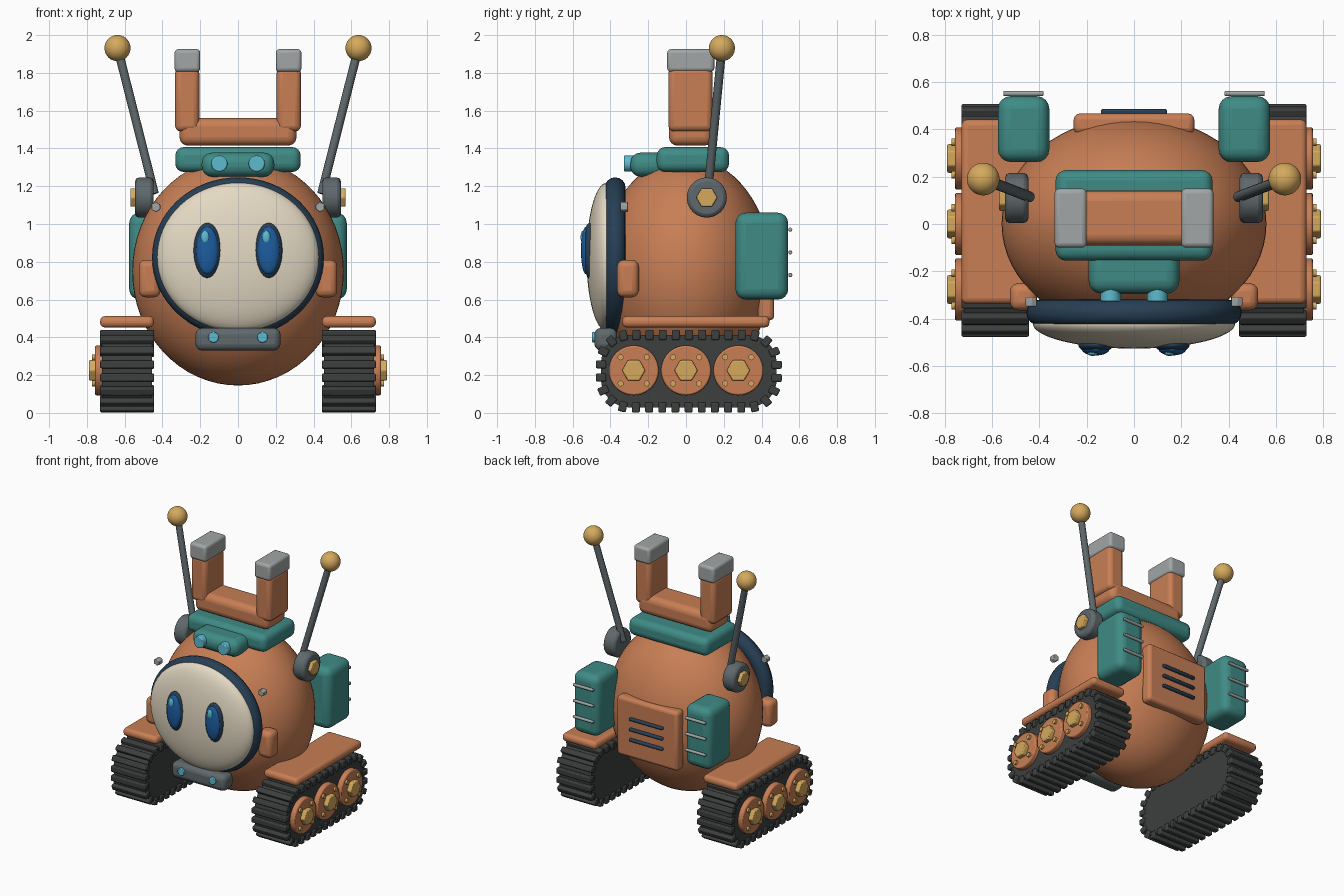
import bpy, bmesh, math
from mathutils import Matrix, Vector

if "Cube" in bpy.data.objects:
    bpy.data.objects.remove(bpy.data.objects["Cube"])


def mat(name, r, g, b):
    m = bpy.data.materials.new(name)
    m.diffuse_color = (r, g, b, 1)
    m.use_nodes = True
    m.node_tree.nodes["Principled BSDF"].inputs["Base Color"].default_value = m.diffuse_color
    return m


ORANGE = mat("orange", .58, .21, .09)
TEAL = mat("teal", .05, .26, .24)
CREAM = mat("cream", .78, .70, .55)
NAVY = mat("navy", .02, .05, .09)
BLUE = mat("blue", .012, .11, .35)
CYAN = mat("cyan", .11, .5, .63)
GOLD = mat("gold", .66, .40, .11)
STEEL = mat("steel", .115, .14, .15)
SILVER = mat("silver", .36, .38, .38)
RUBBER = mat("rubber", .045, .05, .048)


def finish(name, bm, material, bevel=0, segments=3, smooth=True):
    bmesh.ops.recalc_face_normals(bm, faces=bm.faces)
    me = bpy.data.meshes.new(name)
    bm.to_mesh(me)
    bm.free()
    ob = bpy.data.objects.new(name, me)
    bpy.context.collection.objects.link(ob)
    me.materials.append(material)
    if bevel:
        mod = ob.modifiers.new("Bevel", 'BEVEL')
        mod.width, mod.segments = bevel, segments
        mod.limit_method, mod.angle_limit = 'ANGLE', math.radians(35)
    if smooth:
        bpy.ops.object.select_all(action='DESELECT')
        ob.select_set(True)
        bpy.context.view_layer.objects.active = ob
        bpy.ops.object.shade_smooth_by_angle(angle=math.radians(35))
    return ob


def box(name, lo, hi, material, bevel=.02, segments=3):
    lo, hi = Vector(lo), Vector(hi)
    bm = bmesh.new()
    bmesh.ops.create_cube(bm, size=1, matrix=Matrix.Translation((lo + hi) / 2)
                          @ Matrix.Diagonal((*[abs(d) for d in hi - lo], 1)))
    return finish(name, bm, material, bevel, segments)


def ball(name, c, radii, material, seg=40):
    bm = bmesh.new()
    bmesh.ops.create_uvsphere(bm, u_segments=seg, v_segments=seg // 2, radius=1,
                              matrix=Matrix.Translation(c) @ Matrix.Diagonal((*radii, 1)))
    return finish(name, bm, material)


def rod(name, a, b, r, material, seg=24, bevel=0, spin=0):
    a, b = Vector(a), Vector(b)
    bm = bmesh.new()
    rot = (b - a).to_track_quat('Z', 'Y').to_matrix().to_4x4()
    bmesh.ops.create_cone(bm, cap_ends=True, segments=seg, radius1=r, radius2=r,
                          depth=(b - a).length,
                          matrix=Matrix.Translation((a + b) / 2) @ rot @ Matrix.Rotation(spin, 4, 'Z'))
    return finish(name, bm, material, bevel, 2)


def hex_nut(name, s, x0, x1, y, z, r):
    # six-sided nut on the x axis, corners pointing along y
    bm = bmesh.new()
    ring = [bm.verts.new((s * x0, y + r * math.cos(i * math.pi / 3), z + r * math.sin(i * math.pi / 3)))
            for i in range(6)]
    face = bm.faces.new(ring)
    out = bmesh.ops.extrude_face_region(bm, geom=[face])
    bmesh.ops.translate(bm, vec=(s * (x1 - x0), 0, 0),
                        verts=[v for v in out['geom'] if isinstance(v, bmesh.types.BMVert)])
    return finish(name, bm, GOLD, .006, 2)


# body
ball("body", (0, 0, .75), (.56, .455, .605), ORANGE, 64)

# face ring: torus squashed to an ellipse, facing -y
bm = bmesh.new()
U, V = 64, 16
rings = []
for i in range(U):
    a = 2 * math.pi * i / U
    ring = []
    for j in range(V):
        b = 2 * math.pi * j / V
        k = .055 * math.cos(b)
        ring.append(bm.verts.new(((.40 + k) * math.cos(a), -.375 + .055 * math.sin(b),
                                  .825 + (.367 + k) * math.sin(a))))
    rings.append(ring)
for i in range(U):
    for j in range(V):
        p, q = rings[i], rings[(i + 1) % U]
        bm.faces.new((p[j], q[j], q[(j + 1) % V], p[(j + 1) % V]))
finish("face_ring", bm, NAVY)
ball("face_plate", (0, -.42, .825), (.428, .107, .393), CREAM, 64)

# chin bar
box("chin_bar", (-.225, -.485, .33), (.225, -.365, .45), STEEL, .035)

# hat, visor, handle bar
box("hat", (-.332, -.155, 1.275), (.332, .228, 1.407), TEAL, .045, 4)
box("visor", (-.192, -.295, 1.25), (.192, -.10, 1.378), TEAL, .055, 4)
box("handle_bar", (-.31, -.09, 1.415), (.31, .142, 1.56), ORANGE, .045, 4)

# rear panel with slots
box("rear_panel", (-.255, .38, .49), (.255, .467, .935), ORANGE, .025)
for i in range(3):
    z = .635 + .078 * i
    box(f"panel_slot_{i}", (-.14, .455, z - .011), (.14, .487, z + .011), NAVY, .009, 2)

# rounded-rectangle track path: centre y .015, z .22
HY, HZ, R = .465, .192, .15
SY, SZ = 2 * (HY - R), 2 * (HZ - R)
ARC = math.pi * R / 2
PERIM = 2 * SY + 2 * SZ + 4 * ARC


def track_point(d):
    """Position (y, z) and normal angle at distance d along the track."""
    d %= PERIM
    ang = -math.pi / 2
    y, z = -SY / 2, -SZ / 2 - R
    for length in (SY, SZ, SY, SZ):
        t = ang + math.pi / 2
        step = min(d, length)
        y, z = y + step * math.cos(t), z + step * math.sin(t)
        d -= step
        if d <= 0:
            break
        cy, cz = y - R * math.cos(ang), z - R * math.sin(ang)
        turn = min(d, ARC) / R
        d -= min(d, ARC)
        ang += turn
        y, z = cy + R * math.cos(ang), cz + R * math.sin(ang)
        if d <= 1e-9:
            break
    return .015 + y, .221 + z, ang


for s, side in ((-1, "left"), (1, "right")):
    # track core
    bm = bmesh.new()
    pts = [track_point(PERIM * i / 96) for i in range(96)]
    f = bm.faces.new([bm.verts.new((s * .455, y, z)) for y, z, a in pts])
    out = bmesh.ops.extrude_face_region(bm, geom=[f])
    bmesh.ops.translate(bm, vec=(s * .265, 0, 0),
                        verts=[v for v in out['geom'] if isinstance(v, bmesh.types.BMVert)])
    finish(f"{side}_track", bm, RUBBER)
    # track treads
    bm = bmesh.new()
    N = 34
    for i in range(N):
        y, z, a = track_point(PERIM * (i + .5) / N)
        bmesh.ops.create_cube(bm, size=1, matrix=Matrix.Translation((s * .587, y, z))
                              @ Matrix.Rotation(a, 4, 'X') @ Matrix.Diagonal((.286, .054, .042, 1)))
    finish(f"{side}_treads", bm, RUBBER, .007, 2)
    # fender and cheek pad
    box(f"{side}_fender", (s * .445, -.338, .452), (s * .73, .442, .512), ORANGE, .025)
    box(f"{side}_cheek_pad", (s * .41, -.365, .612), (s * .525, -.25, .81), ORANGE, .035)
    # wheels with hub nuts and bolts
    for i, y in enumerate((-.277, 0, .277)):
        rod(f"{side}_wheel_{i}", (s * .70, y, .225), (s * .757, y, .225), .132, ORANGE, 40, .008)
        hex_nut(f"{side}_hub_{i}", s, .74, .79, y, .225, .062)
        for k in range(4):
            a = math.pi / 4 + k * math.pi / 2
            yy, zz = y + .098 * math.cos(a), .225 + .098 * math.sin(a)
            rod(f"{side}_wheel_bolt_{i}_{k}", (s * .75, yy, zz), (s * .772, yy, zz), .016, GOLD, 12)
    # antenna
    rod(f"{side}_antenna_base", (s * .447, .11, 1.14), (s * .545, .11, 1.14), .106, STEEL, 40, .02)
    hex_nut(f"{side}_antenna_nut", s, .53, .57, .11, 1.14, .056)
    rod(f"{side}_antenna_rod", (s * .442, .115, 1.16), (s * .637, .19, 1.93), .023, STEEL, 16)
    ball(f"{side}_antenna_ball", (s * .638, .19, 1.931), (.069,) * 3, GOLD)
    # back pack with rails
    box(f"{side}_pack", (s * .358, .262, .60), (s * .576, .541, 1.06), TEAL, .055, 4)
    for i in range(3):
        z = .73 + .12 * i
        rod(f"{side}_pack_rail_{i}", (s * .383, .552, z), (s * .552, .552, z), .011, SILVER, 12, .004)
    # handle uprights with tips
    box(f"{side}_upright", (s * .205, -.093, 1.49), (s * .333, .14, 1.83), ORANGE, .03)
    box(f"{side}_upright_tip", (s * .2, -.1, 1.805), (s * .336, .15, 1.926), SILVER, .02)
    # eye
    x = s * .162
    ball(f"{side}_eye_rim", (x, -.512, .86), (.073, .034, .146), NAVY, 32)
    ball(f"{side}_eye", (x, -.53, .86), (.058, .026, .125), BLUE, 32)
    ball(f"{side}_eye_glint", (x - .012, -.546, .93), (.022, .012, .034), CYAN, 20)
    # lamps and face bolt
    rod(f"{side}_visor_lamp", (s * .099, -.27, 1.32), (s * .099, -.328, 1.32), .043, CYAN, 28, .006)
    rod(f"{side}_chin_lamp", (s * .13, -.46, .40), (s * .13, -.497, .40), .028, CYAN, 24, .005)
    rod(f"{side}_face_bolt", (s * .435, -.308, 1.09), (s * .435, -.348, 1.09), .027, SILVER, 6, .004)
